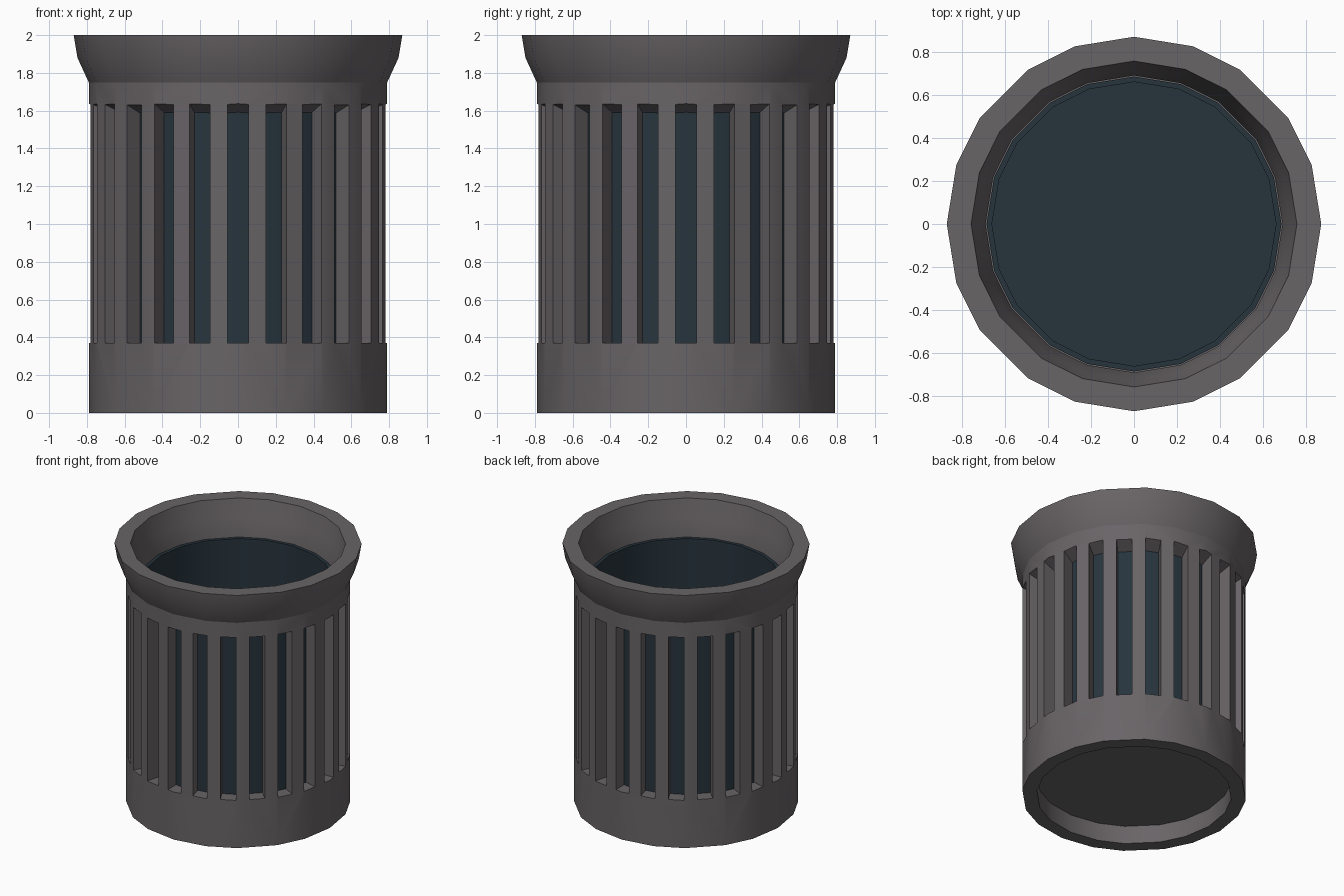
import bpy, bmesh, math
from mathutils import Matrix

if "Cube" in bpy.data.objects:
    bpy.data.objects.remove(bpy.data.objects["Cube"], do_unlink=True)


def make_material(name, color):
    mat = bpy.data.materials.new(name)
    mat.use_nodes = True
    mat.diffuse_color = color
    mat.node_tree.nodes["Principled BSDF"].inputs["Base Color"].default_value = color
    return mat


def finish(bm, name, mat=None):
    bmesh.ops.recalc_face_normals(bm, faces=bm.faces)
    mesh = bpy.data.meshes.new(name)
    bm.to_mesh(mesh)
    bm.free()
    obj = bpy.data.objects.new(name, mesh)
    bpy.context.collection.objects.link(obj)
    if mat:
        mesh.materials.append(mat)
    return obj


# Twenty slightly uneven facets, repeated every quarter turn
ANGLES = [math.radians(q * 90 + a) for q in range(4) for a in (0, 18.4, 34.5, 55.5, 71.6)]


def lathe(name, profile, mat):
    """Turn a profile that starts and ends on the axis into a closed solid."""
    bm = bmesh.new()
    rings = []
    for r, z in profile:
        if r == 0:
            rings.append([bm.verts.new((0, 0, z))] * len(ANGLES))
        else:
            rings.append([bm.verts.new((r * math.cos(a), r * math.sin(a), z)) for a in ANGLES])
    for low, high in zip(rings, rings[1:]):
        for i in range(len(ANGLES)):
            j = (i + 1) % len(ANGLES)
            corners = dict.fromkeys((low[i], low[j], high[j], high[i]))
            bm.faces.new(list(corners))
    return finish(bm, name, mat)


def select_only(obj):
    bpy.ops.object.select_all(action="DESELECT")
    obj.select_set(True)
    bpy.context.view_layer.objects.active = obj


gray = make_material("warm_gray", (0.140, 0.128, 0.135, 1))
navy = make_material("dark_blue", (0.020, 0.034, 0.046, 1))

# Outer shell: recessed base, straight wall, flared rim and hollow inside
shell = lathe("outer_shell", [
    (0, 0.14), (0.687, 0.14), (0.687, 0), (0.79, 0), (0.79, 1.75),
    (0.85, 1.88), (0.87, 2), (0.757, 2), (0.725, 1.86), (0.69, 1.73),
    (0.69, 0.18), (0, 0.18)], gray)

# Open inner liner
liner = lathe("inner_liner", [
    (0, 0.185), (0.685, 0.185), (0.685, 1.73), (0.66, 1.73),
    (0.66, 0.21), (0, 0.21)], navy)

# Slot cutters: parallel sides, with a top that slopes down inward
SLOTS, HALF_WIDTH, BOTTOM = 24, 0.055, 0.37
bm = bmesh.new()
for k in range(SLOTS):
    turn = Matrix.Rotation(math.tau * k / SLOTS, 4, "Z")
    box = bmesh.ops.create_cube(bm, size=1)["verts"]
    for v in box:
        r = 0.9 if v.co.x > 0 else 0.6
        top = 1.635 + (r - 0.785) * 0.45
        v.co = (r, math.copysign(HALF_WIDTH, v.co.y), top if v.co.z > 0 else BOTTOM)
    bmesh.ops.transform(bm, matrix=turn, verts=box)
cutter = finish(bm, "slot_cutter")
cutter.hide_render = True

cut = shell.modifiers.new("slots", "BOOLEAN")
cut.operation = "DIFFERENCE"
cut.solver = "EXACT"
cut.object = cutter
select_only(shell)
bpy.ops.object.modifier_apply(modifier=cut.name)
bpy.data.objects.remove(cutter, do_unlink=True)

# Smooth the round walls, keep rims and slots crisp
for obj in (shell, liner):
    select_only(obj)
    bpy.ops.object.shade_smooth_by_angle(angle=math.radians(24))
